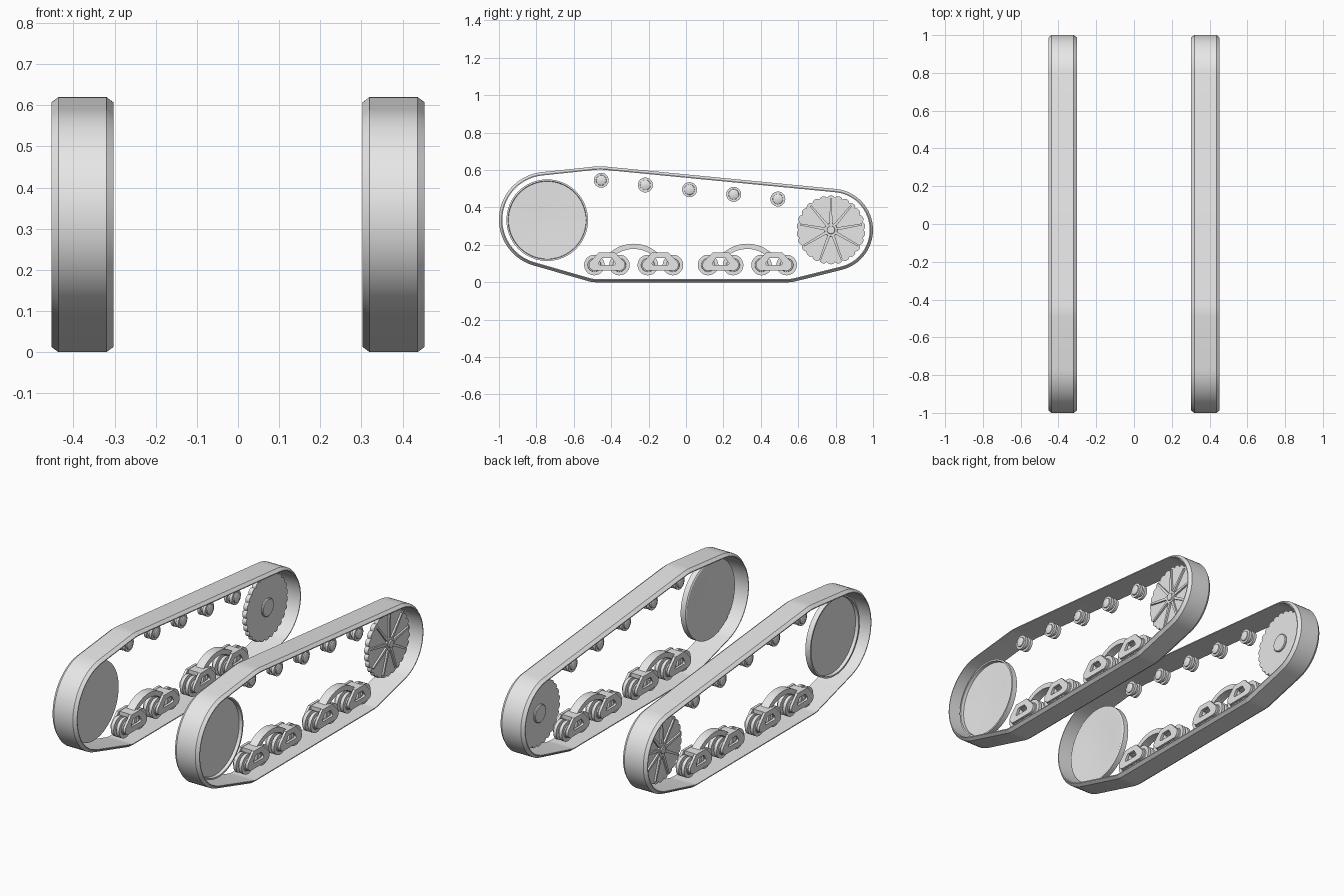
import bpy, bmesh, math
from math import sin, cos, pi, radians

cube = bpy.data.objects.get("Cube")
if cube:
    bpy.data.objects.remove(cube)

GREY = 0.8
mat = bpy.data.materials.new("plain_grey")
mat.use_nodes = True
mat.diffuse_color = (GREY, GREY, GREY, 1)
mat.node_tree.nodes["Principled BSDF"].inputs["Base Color"].default_value = (GREY, GREY, GREY, 1)

TRACK_X = 0.378     # middle plane of one track
HALF_W = 0.0755     # half the belt width


def finish(name, bm, angle=30):
    """Turn a bmesh into a mirrored, smooth-shaded object."""
    bmesh.ops.recalc_face_normals(bm, faces=bm.faces)
    mesh = bpy.data.meshes.new(name)
    bm.to_mesh(mesh)
    bm.free()
    mesh.materials.append(mat)
    for p in mesh.polygons:
        p.use_smooth = True
    mesh.set_sharp_from_angle(angle=radians(angle))
    ob = bpy.data.objects.new(name, mesh)
    bpy.context.collection.objects.link(ob)
    ob.modifiers.new("other_side", 'MIRROR').use_mirror_merge = False
    return ob


def bridge(bm, loops, closed=False):
    """Join equal-length loops of (x, y, z) points with quads."""
    rings = [[bm.verts.new((TRACK_X + x, y, z)) for x, y, z in loop] for loop in loops]
    n = len(rings[0])
    pairs = list(zip(rings, rings[1:])) + ([(rings[-1], rings[0])] if closed else [])
    for a, b in pairs:
        for i in range(n):
            j = (i + 1) % n
            bm.faces.new((a[i], a[j], b[j], b[i]))
    return rings


def circle(y, z, r, n, x=0):
    return [(x, y + r * cos(2 * pi * i / n), z + r * sin(2 * pi * i / n)) for i in range(n)]


def lathe(bm, y, z, profile, n=32):
    """Solid of revolution about x from (x, radius) pairs, capped at both ends."""
    rings = bridge(bm, [circle(y, z, r, n, x) for x, r in profile])
    bm.faces.new(rings[0])
    bm.faces.new(rings[-1])


def prism(bm, outline, x0, x1):
    rings = bridge(bm, [[(x, y, z) for y, z in outline] for x in (x0, x1)])
    bm.faces.new(rings[0])
    bm.faces.new(rings[1])


def frame(bm, outer, inner, x0, x1):
    """Flat plate with a hole; both outlines have the same point count."""
    loops = [(x0, outer), (x1, outer), (x1, inner), (x0, inner)]
    bridge(bm, [[(x, y, z) for y, z in pts] for x, pts in loops], closed=True)


def arc(y, z, r, a0, a1, n):
    angles = [radians(a0 + (a1 - a0) * i / n) for i in range(n + 1)]
    return [(y + r * cos(a), z + r * sin(a)) for a in angles]


IDLER = (-0.745, 0.335)
SPROCKET = (0.78, 0.28)

# Belt: outer path, counter-clockwise, swept with a chamfered section
path = arc(*SPROCKET, 0.22, -75.5, 84.6, 28)
path += arc(-0.46, 0.32, 0.3, 84.6, 96, 6)
path += arc(*IDLER, 0.255, 96, 254.5, 28)
path += arc(-0.485, 0.12, 0.12, 256, 270, 3) + arc(0.55, 0.12, 0.12, 270, 284, 3)


def inset(pts, d):
    out = []
    for i, (y, z) in enumerate(pts):
        (y0, z0), (y1, z1) = pts[i - 1], pts[(i + 1) % len(pts)]
        length = math.hypot(y1 - y0, z1 - z0)
        out.append((y - (z1 - z0) / length * d, z + (y1 - y0) / length * d))
    return out


section = [(-HALF_W, 0.018), (-HALF_W, 0.013), (-HALF_W + 0.017, 0),
           (HALF_W - 0.017, 0), (HALF_W, 0.013), (HALF_W, 0.018)]
bm = bmesh.new()
bridge(bm, [[(x, y, z) for y, z in inset(path, d)] for x, d in section], closed=True)
finish("track_belt", bm)

# Front idler: shallow dish with a lip on the outer side
bm = bmesh.new()
lathe(bm, -0.742, 0.332, [(-0.002, 0.03), (-0.006, 0.125), (-0.012, 0.205), (-0.012, 0.212),
                          (-0.008, 0.218), (0.022, 0.218), (0.022, 0.209), (0.004, 0.207),
                          (0.002, 0.125), (-0.001, 0.03)], 64)
finish("front_idler", bm)

# Rear sprocket: toothed plate, hub and radial ribs
bm = bmesh.new()
TEETH, STEPS = 26, 6
rim = []
for i in range(TEETH * STEPS):
    a = 2 * pi * i / (TEETH * STEPS)
    r = 0.173 + 0.011 * abs(sin(a * TEETH / 2)) ** 0.6
    rim.append((SPROCKET[0] - 0.005 + r * cos(a), SPROCKET[1] + r * sin(a)))
prism(bm, rim, -0.014, 0.01)
sy, sz = SPROCKET[0] - 0.005, SPROCKET[1]
lathe(bm, sy, sz, [(-0.024, 0.046), (-0.02, 0.05), (0.005, 0.05)])
lathe(bm, sy, sz, [(0.0, 0.036), (0.022, 0.034), (0.022, 0.022), (0.028, 0.02)])
finish("rear_sprocket", bm)

RIBS = 9
bm = bmesh.new()
for k in range(RIBS):
    a = 2 * pi * k / RIBS + pi / 2
    c, s = cos(a), sin(a)
    corners = [(0.025, -0.008), (0.168, -0.005), (0.168, 0.005), (0.025, 0.008)]
    prism(bm, [(sy + u * c - v * s, sz + u * s + v * c) for u, v in corners], 0.005, 0.02)
finish("sprocket_ribs", bm)

# Return rollers: twin-flanged spools under the upper run
spool = [(-0.034, 0.02), (-0.03, 0.027), (-0.024, 0.028), (-0.024, 0.04), (-0.008, 0.04),
         (-0.008, 0.028)]
spool += [(-x, r) for x, r in reversed(spool)]
bm = bmesh.new()
for k in range(5):
    lathe(bm, -0.453 + 0.236 * k, 0.545 - 0.025 * k, spool, 24)
finish("return_rollers", bm)

# Suspension bogies: twin wheels, pierced side plates and arched beams
wheel = [(-0.036, 0.016), (-0.032, 0.034), (-0.026, 0.036), (-0.026, 0.055), (-0.008, 0.055),
         (-0.008, 0.034)]
wheel += [(-x, r) for x, r in reversed(wheel)]
WZ = 0.092
wheels, plates, beams = bmesh.new(), bmesh.new(), bmesh.new()
for mid in (-0.28, 0.328):
    for pair in (mid - 0.143, mid + 0.143):
        for y in (pair - 0.067, pair + 0.067):
            lathe(wheels, y, WZ, wheel, 28)
        half = arc(0.067, WZ, 0.03, -90, 30, 5) + [(0.05, 0.152), (0.042, 0.16)]
        hole = arc(0.036, WZ + 0.008, 0.008, -90, 30, 5) + [(0.027, 0.128), (0.022, 0.131)]
        outer, inner = [[(pair + y, z) for y, z in pts] + [(pair - y, z) for y, z in reversed(pts)]
                        for pts in (half, hole)]
        for x0 in (-0.046, 0.032):
            frame(plates, outer, inner, x0, x0 + 0.014)
        prism(plates, [(pair + u, v) for u, v in
                       [(-0.035, 0.135), (0.035, 0.135), (0.035, 0.158), (-0.035, 0.158)]],
              -0.034, 0.034)
    top = arc(mid, 0.013, 0.193, 43, 137, 16)
    low = arc(mid, 0.013, 0.165, 133, 47, 16)
    prism(beams, top + low, -0.024, 0.024)
finish("road_wheels", wheels)
finish("bogie_plates", plates)
finish("bogie_beams", beams)
